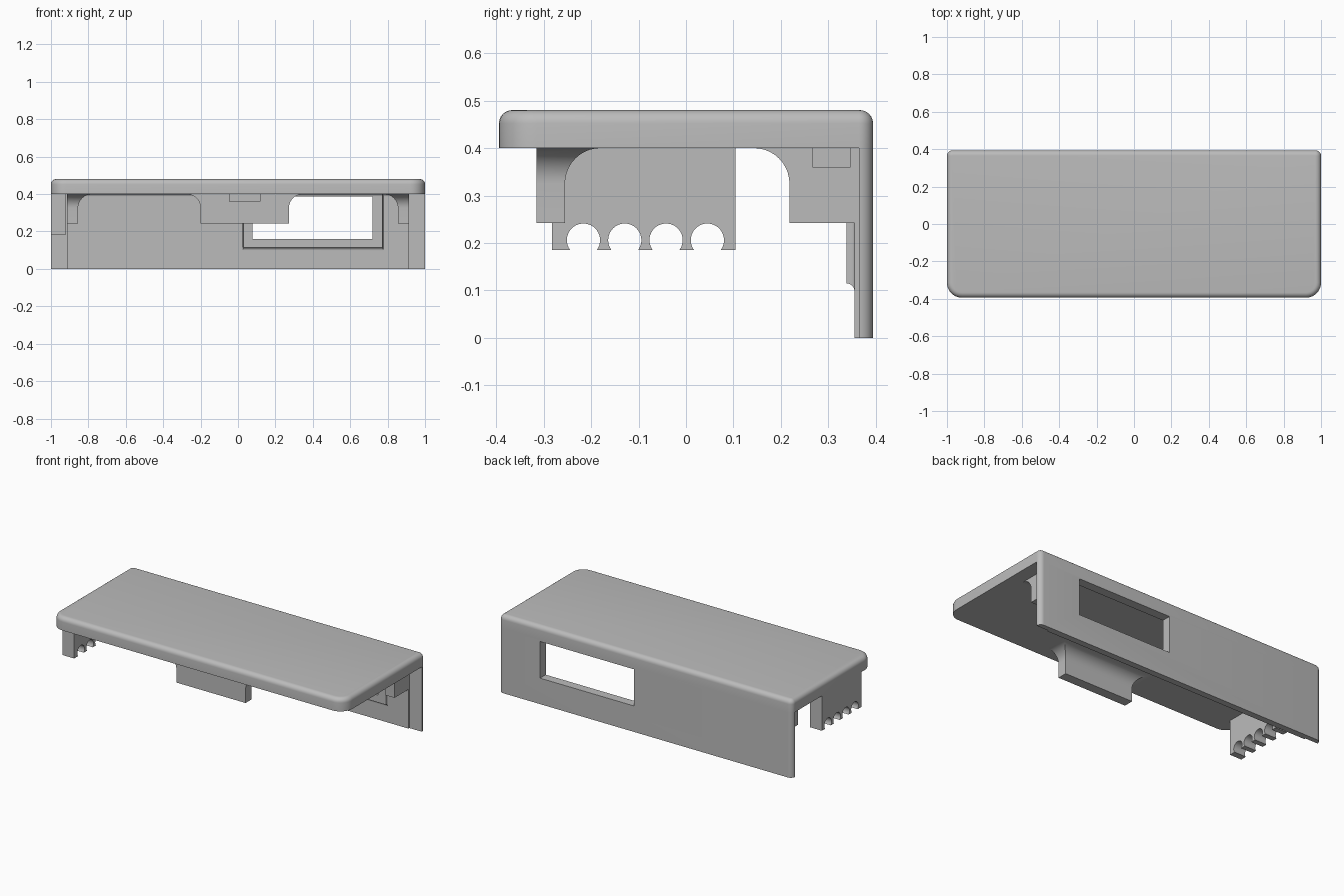
import bpy, bmesh, math
from mathutils import Vector

if "Cube" in bpy.data.objects:
    bpy.data.objects.remove(bpy.data.objects["Cube"], do_unlink=True)

grey = bpy.data.materials.new("plain_grey")
grey.use_nodes = True
colour = (0.5, 0.5, 0.5, 1)
grey.diffuse_color = colour
grey.node_tree.nodes["Principled BSDF"].inputs["Base Color"].default_value = colour

W, D = 1.0, 0.394           # half width and half depth
UNDER, TOP = 0.4, 0.48      # underside and top of the lid
WALL = 0.355                # inner face of the back wall
SIDE = 0.915                # inner parts end here


def make(name, bm):
    bmesh.ops.recalc_face_normals(bm, faces=bm.faces)
    mesh = bpy.data.meshes.new(name)
    bm.to_mesh(mesh)
    bm.free()
    ob = bpy.data.objects.new(name, mesh)
    bpy.context.collection.objects.link(ob)
    mesh.materials.append(grey)
    return ob


def activate(ob):
    bpy.ops.object.select_all(action='DESELECT')
    ob.select_set(True)
    bpy.context.view_layer.objects.active = ob


def smooth(ob):
    activate(ob)
    bpy.ops.object.shade_smooth_by_angle(angle=math.radians(30))


def cut(ob, *cutters):
    activate(ob)
    for c in cutters:
        mod = ob.modifiers.new("cut", 'BOOLEAN')
        mod.operation, mod.solver, mod.object = 'DIFFERENCE', 'EXACT', c
        bpy.ops.object.modifier_apply(modifier=mod.name)


def prism(name, outline, low, high):
    """Extrude a plan outline upwards."""
    bm = bmesh.new()
    face = bm.faces.new([bm.verts.new((x, y, low)) for x, y in outline])
    new = bmesh.ops.extrude_face_region(bm, geom=[face])["geom"]
    verts = [v for v in new if isinstance(v, bmesh.types.BMVert)]
    bmesh.ops.translate(bm, verts=verts, vec=(0, 0, high - low))
    return make(name, bm)


def box(name, x0, x1, y0, y1, z0, z1):
    return prism(name, [(x0, y0), (x1, y0), (x1, y1), (x0, y1)], z0, z1)


def arc(cx, cy, r, start, steps=8):
    angles = [math.radians(start + 90 * i / steps) for i in range(steps + 1)]
    return [(cx + r * math.cos(a), cy + r * math.sin(a)) for a in angles]


def flared(name, rect, grow, low, high, r, place=lambda a, b, c: (a, b, c)):
    """Block whose chosen sides sweep outwards in a fillet where it meets its base."""
    a0, a1, b0, b1 = rect
    levels = [(low, 0)]
    for i in range(11):
        t = math.pi / 2 * i / 10
        levels.append((high - r + r * math.sin(t), r * (1 - math.cos(t))))
    levels.append((high + 0.004, r))
    bm = bmesh.new()
    rings = []
    for c, d in levels:
        p0, p1 = a0 - d * grow[0], a1 + d * grow[1]
        q0, q1 = b0 - d * grow[2], b1 + d * grow[3]
        rings.append([bm.verts.new(place(a, b, c))
                      for a, b in ((p0, q0), (p1, q0), (p1, q1), (p0, q1))])
    for lower, upper in zip(rings, rings[1:]):
        for i in range(4):
            j = (i + 1) % 4
            bm.faces.new((lower[i], lower[j], upper[j], upper[i]))
    bm.faces.new(rings[0])
    bm.faces.new(rings[-1])
    return make(name, bm)


# lid with large front corners, small back corners and a rounded top edge
RF, RB = 0.08, 0.03
back_right = arc(W - RB, D - RB, RB, 0)
back_left = arc(RB - W, D - RB, RB, 90)
lid = prism("lid", back_right + back_left
            + arc(RF - W, RF - D, RF, 180) + arc(W - RF, RF - D, RF, 270), UNDER, TOP)
bm = bmesh.new()
bm.from_mesh(lid.data)
rim = [e for e in bm.edges if all(v.co.z > TOP - 0.001 for v in e.verts)]
bmesh.ops.bevel(bm, geom=rim, offset=0.028, segments=6, profile=0.5, affect='EDGES')
bm.to_mesh(lid.data)
bm.free()

# back wall, thinner along both ends
STEP = D - RB
wall = prism("back_wall", back_right + back_left
             + [(-SIDE, STEP), (-SIDE, WALL), (SIDE, WALL), (SIDE, STEP)], 0, UNDER)

# raised frame around the window
FRAME = 0.338
frame = flared("window_frame", (0.03, 0.772, 0.115, UNDER), (0.4, 0.4, 1, 0),
               FRAME, WALL, 0.017, lambda a, b, c: (a, c, b))

# window opening through wall and frame
window = box("window_cutter", 0.078, 0.72, 0.3, 0.45, 0.16, 0.386)
cut(wall, window)
cut(frame, window)

# small fillets between wall, frame and lid
fillets = [
    flared("wall_fillet", (-SIDE, SIDE, WALL, WALL + 0.004), (0, 0, 1, 0),
           0.386, UNDER, 0.013),
    flared("frame_fillet", (0.03, 0.772, FRAME, FRAME + 0.01), (0, 0, 1, 0),
           0.387, UNDER, 0.012)]

# front tab with a shallow slot
LOW, R = 0.242, 0.075
tab = flared("front_tab", (-0.2, 0.272, -0.315, -0.255), (1, 1, 0, 1), LOW, UNDER, R)
tab_slot = box("tab_slot_cutter", -0.045, 0.118, -0.35, -0.285, 0.36, UNDER)
cut(tab, tab_slot)
cutters = [window, tab_slot]

# mirrored side brackets with slots on their outer faces
brackets = []
for name, s in (("left", 1), ("right", -1)):
    bracket = flared(name + "_bracket", (0.855, SIDE, 0.218, WALL + 0.003), (1, 0, 1, 0),
                     LOW, UNDER, R, lambda a, b, c: (s * a, b, c))
    x0, x1 = sorted((s * (SIDE - 0.03), s * (SIDE + 0.05)))
    slot = box("bracket_slot_cutter", x0, x1, 0.266, 0.346, 0.36, UNDER)
    cut(bracket, slot)
    cutters.append(slot)
    brackets.append(bracket)

# cable comb with round notches open at the bottom
comb = box("cable_comb", -W, -0.92, -0.282, 0.104, 0.185, UNDER)
for i in range(4):
    bpy.ops.mesh.primitive_cylinder_add(
        vertices=40, radius=0.035, depth=0.3,
        location=(-0.96, -0.216 + 0.087 * i, 0.206), rotation=(0, math.pi / 2, 0))
    notch = bpy.context.object
    cut(comb, notch)
    cutters.append(notch)

for c in cutters:
    bpy.data.objects.remove(c, do_unlink=True)
for ob in [lid, wall, frame, tab, comb] + fillets + brackets:
    smooth(ob)
